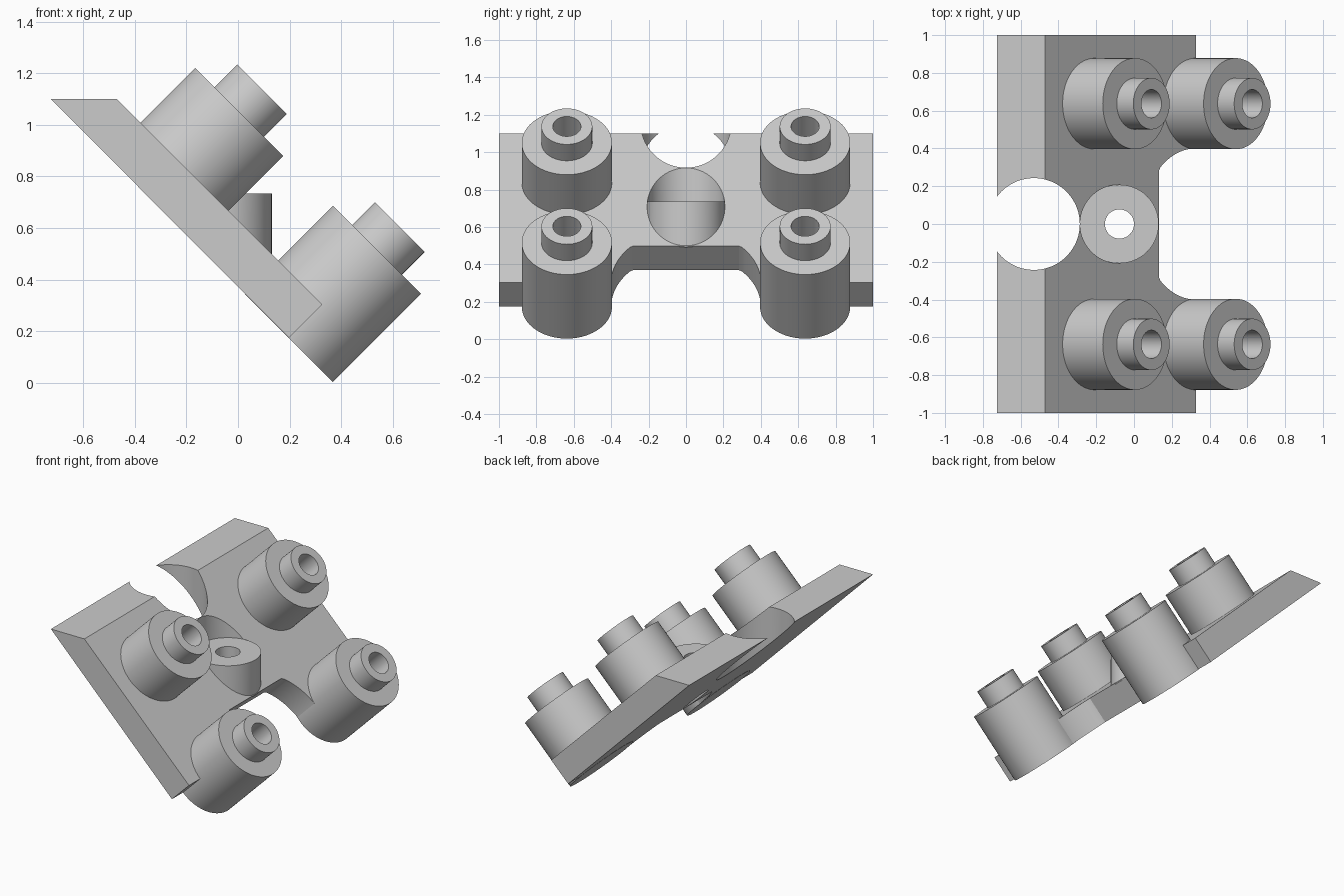
import bpy, bmesh, math
from mathutils import Matrix

if "Cube" in bpy.data.objects:
    bpy.data.objects.remove(bpy.data.objects["Cube"], do_unlink=True)

grey = bpy.data.materials.new("light grey")
grey.use_nodes = True
GREY = (0.6, 0.6, 0.6, 1)
grey.diffuse_color = GREY
grey.node_tree.nodes["Principled BSDF"].inputs["Base Color"].default_value = GREY

# The plate leans 45 degrees: local x runs down the slope, local z stands off it
TILT = Matrix.Rotation(math.radians(45), 4, 'Y')
END, BOTTOM, TOP = 0.016, 0.263, 0.446
BOSS_X, BOSS_TOP, BORE = -0.077, 0.735, 0.077
SIDES = 96


def make(name, bm):
    bmesh.ops.recalc_face_normals(bm, faces=bm.faces[:])
    mesh = bpy.data.meshes.new(name)
    bm.to_mesh(mesh)
    bm.free()
    mesh.materials.append(grey)
    ob = bpy.data.objects.new(name, mesh)
    bpy.context.collection.objects.link(ob)
    return ob


def cylinder(name, centre, radius, height):
    bm = bmesh.new()
    bmesh.ops.create_cone(bm, cap_ends=True, segments=SIDES, radius1=radius,
                          radius2=radius, depth=height,
                          matrix=Matrix.Translation(centre))
    return make(name, bm)


def prism(name, outline, half_width):
    """Closed solid with an x-z outline, running along y."""
    bm = bmesh.new()
    front, back = [[bm.verts.new((x, y, z)) for x, z in outline]
                   for y in (-half_width, half_width)]
    bm.faces.new(front)
    bm.faces.new(back[::-1])
    for i in range(len(outline)):
        bm.faces.new((front[i - 1], front[i], back[i], back[i - 1]))
    return make(name, bm)


def lathe(name, profile, matrix):
    """Turn a radius-height profile about the z axis, then place it."""
    bm = bmesh.new()
    verts = [bm.verts.new((r, 0, w)) for r, w in profile]
    edges = [bm.edges.new(pair) for pair in zip(verts, verts[1:])]
    bmesh.ops.spin(bm, geom=verts + edges, cent=(0, 0, 0), axis=(0, 0, 1),
                   angle=math.tau, steps=SIDES, use_merge=False)
    bmesh.ops.remove_doubles(bm, verts=bm.verts[:], dist=1e-5)
    bm.transform(matrix)
    return make(name, bm)


def cut(target, tool):
    mod = target.modifiers.new("cut", 'BOOLEAN')
    mod.operation, mod.solver, mod.object = 'DIFFERENCE', 'EXACT', tool
    bpy.context.view_layer.objects.active = target
    bpy.ops.object.modifier_apply(modifier=mod.name)
    bpy.data.objects.remove(tool, do_unlink=True)


# Sloping plate with a level upper edge
plate = prism("plate", [(-0.725, 1.1), (-0.47, 1.1), (0.327, 0.304), (0.197, 0.175)], 1)

# Arched notch with a flat crown in the lower edge
notch = cylinder("notch", (END, 0, 0.35), 0.4, 0.7)
for v in notch.data.vertices:
    v.co.x = max(v.co.x, -0.259)
notch.data.transform(TILT)
cut(plate, notch)

# Round bite at the upper edge, level seat and bore for the middle boss
cut(plate, cylinder("bite", (-0.53, 0, 0.9), 0.243, 2))
cut(plate, cylinder("seat", (BOSS_X, 0, BOSS_TOP + 0.498), 0.2085, 1))
cut(plate, cylinder("bore", (BOSS_X, 0, 0.5), BORE, 2))

# Upright tubular boss, its foot following the slope inside the plate
boss = lathe("middle_boss", [(BORE, 0), (0.208, 0), (0.208, BOSS_TOP),
                             (BORE, BOSS_TOP), (BORE, 0)],
             Matrix.Translation((BOSS_X, 0, 0)))
for v in boss.data.vertices:
    if v.co.z < 0.1:
        v.co.z = min(0.62 - v.co.x, BOSS_TOP - 0.015)

# Four stepped studs with blind holes
parts = [plate, boss]
for row, u, foot in (("upper", -0.739, TOP - 0.05), ("lower", END, BOTTOM - 0.001)):
    for side, y in (("front", -0.637), ("back", 0.637)):
        profile = [(0, foot), (0.241, foot), (0.241, 0.746), (0.136, 0.746),
                   (0.136, 0.87), (0.075, 0.87), (0.075, 0.5), (0, 0.5)]
        parts.append(lathe(f"{row}_{side}_stud", profile,
                           TILT @ Matrix.Translation((u, y, 0))))

# Smooth the round walls, keep the rims crisp
bpy.ops.object.select_all(action='DESELECT')
for ob in parts:
    ob.select_set(True)
bpy.context.view_layer.objects.active = plate
bpy.ops.object.shade_smooth_by_angle(angle=math.radians(30))
